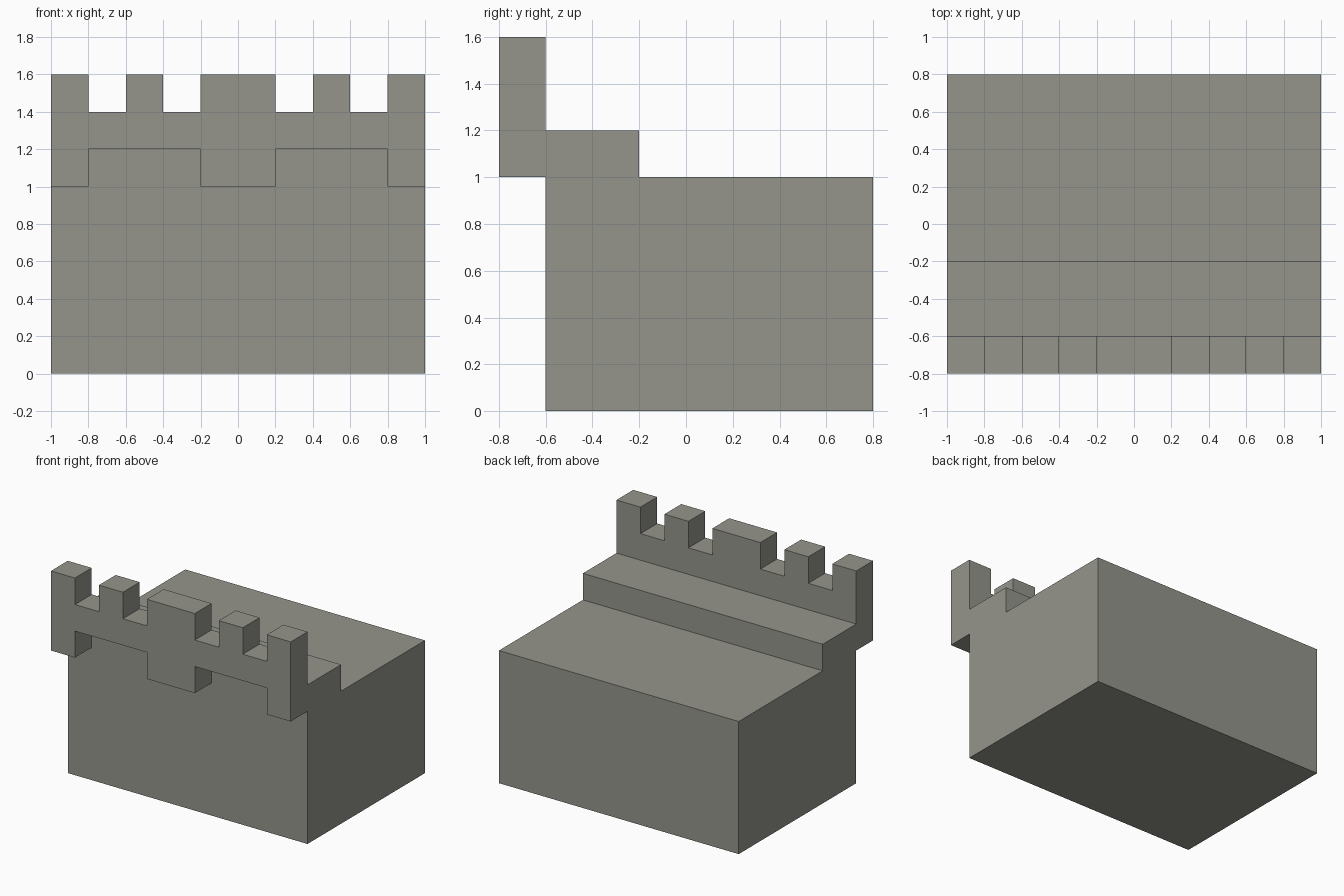
import bpy, bmesh
from mathutils import Vector

if "Cube" in bpy.data.objects:
    bpy.data.objects.remove(bpy.data.objects["Cube"])

stone = bpy.data.materials.new("warm grey stone")
stone.diffuse_color = (0.30, 0.30, 0.265, 1)
stone.use_nodes = True
stone.node_tree.nodes["Principled BSDF"].inputs["Base Color"].default_value = stone.diffuse_color


def extrude_profile(name, points, offset):
    """Solid made by sweeping a flat outline along an offset."""
    bm = bmesh.new()
    face = bm.faces.new([bm.verts.new(p) for p in points])
    ext = bmesh.ops.extrude_face_region(bm, geom=[face])
    moved = [g for g in ext["geom"] if isinstance(g, bmesh.types.BMVert)]
    bmesh.ops.translate(bm, verts=moved, vec=Vector(offset))
    bmesh.ops.recalc_face_normals(bm, faces=bm.faces)
    mesh = bpy.data.meshes.new(name)
    bm.to_mesh(mesh)
    bm.free()
    mesh.materials.append(stone)
    obj = bpy.data.objects.new(name, mesh)
    bpy.context.collection.objects.link(obj)
    return obj


# Wall body with raised walkway step, side profile swept along x
side = [(-0.6, 0), (0.8, 0), (0.8, 1), (-0.2, 1), (-0.2, 1.2), (-0.6, 1.2)]
wall = extrude_profile("castle_wall", [(-1, y, z) for y, z in side], (2, 0, 0))

# Parapet with merlons on top and corbels below, mirrored front outline
right_top = [(0.2, 1.6), (0.2, 1.4), (0.4, 1.4), (0.4, 1.6), (0.6, 1.6),
             (0.6, 1.4), (0.8, 1.4), (0.8, 1.6), (1, 1.6)]
right_bottom = [(1, 1), (0.8, 1), (0.8, 1.2), (0.2, 1.2), (0.2, 1)]
half = right_top + right_bottom
outline = half + [(-x, z) for x, z in reversed(half)]
parapet = extrude_profile("parapet", [(x, -0.8, z) for x, z in outline], (0, 0.2, 0))

# Fuse both into one clean solid
union = wall.modifiers.new("join_parapet", "BOOLEAN")
union.operation = "UNION"
union.solver = "EXACT"
union.object = parapet
bpy.context.view_layer.objects.active = wall
wall.select_set(True)
bpy.ops.object.modifier_apply(modifier=union.name)
bpy.data.objects.remove(parapet)

# Remove seams between coplanar faces
bm = bmesh.new()
bm.from_mesh(wall.data)
bmesh.ops.dissolve_limit(bm, angle_limit=0.01, verts=bm.verts, edges=bm.edges)
bm.to_mesh(wall.data)
bm.free()
